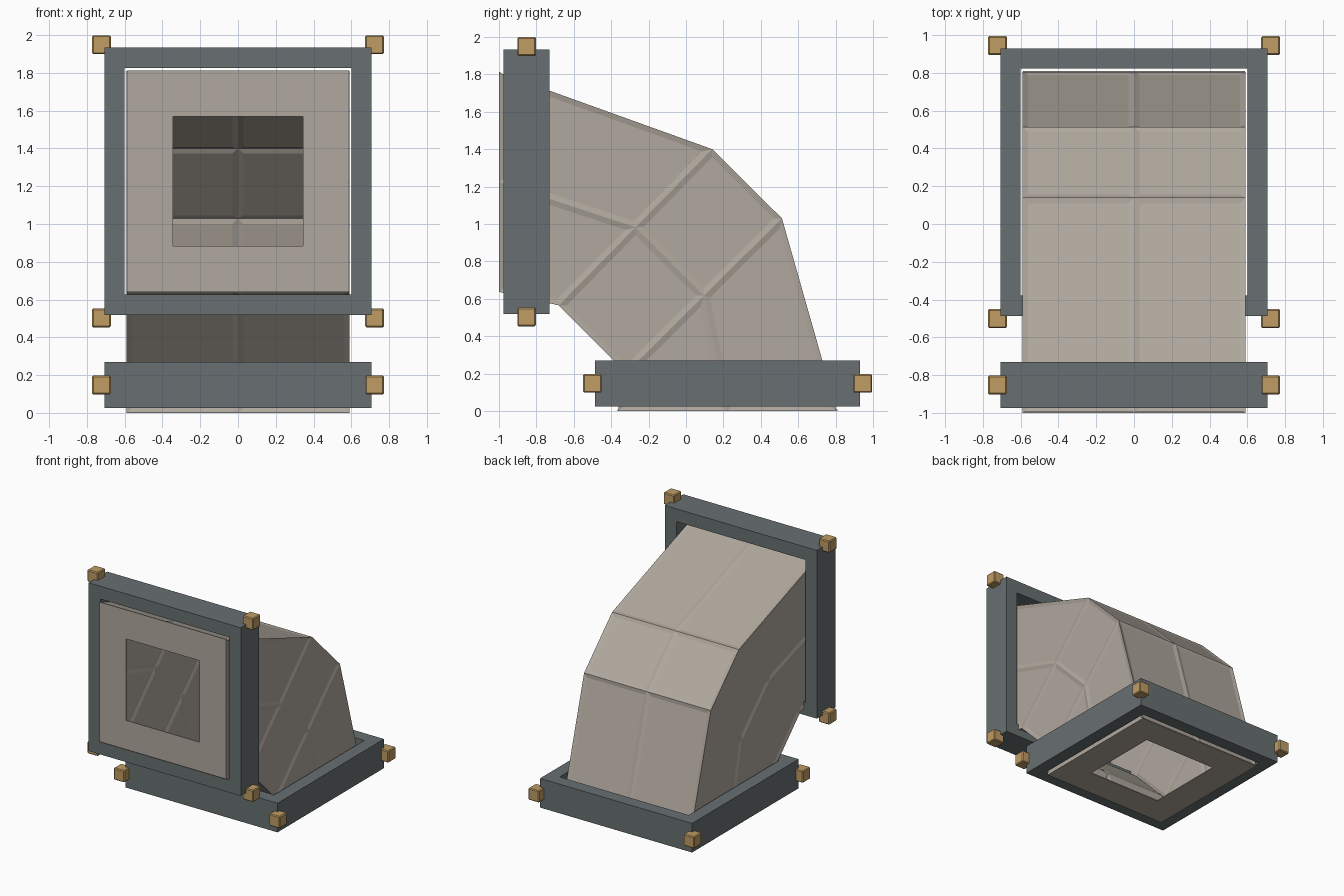
import bpy, bmesh
from math import radians
from mathutils import Matrix, Vector

if "Cube" in bpy.data.objects:
    bpy.data.objects.remove(bpy.data.objects["Cube"], do_unlink=True)


def material(name, rgb):
    m = bpy.data.materials.new(name)
    m.use_nodes = True
    m.diffuse_color = (*rgb, 1)
    m.node_tree.nodes["Principled BSDF"].inputs["Base Color"].default_value = (*rgb, 1)
    return m


DUCT = material("warm grey panel", (0.434, 0.392, 0.342))
STEEL = material("slate steel", (0.14, 0.162, 0.168))
BRASS = material("brass", (0.527, 0.337, 0.13))


def finish(bm, name, mat):
    bmesh.ops.recalc_face_normals(bm, faces=bm.faces)
    mesh = bpy.data.meshes.new(name)
    bm.to_mesh(mesh)
    bm.free()
    mesh.materials.append(mat)
    ob = bpy.data.objects.new(name, mesh)
    bpy.context.collection.objects.link(ob)
    return ob


def square_frame(name, mat, outer, inner, depth, matrix):
    """Square ring around local z."""
    bm = bmesh.new()
    loops = []
    for half, z in ((outer, -1), (outer, 1), (inner, 1), (inner, -1)):
        loops.append([bm.verts.new((half * sx, half * sy, z * depth / 2))
                      for sx, sy in ((-1, -1), (1, -1), (1, 1), (-1, 1))])
    for k in range(4):
        a, b = loops[k], loops[(k + 1) % 4]
        for j in range(4):
            n = (j + 1) % 4
            bm.faces.new((a[j], a[n], b[n], b[j]))
    bm.transform(matrix)
    return finish(bm, name, mat)


# Elbow duct: outer and inner side profile points (y, z) at each mitre
HALF = 0.59
outer = [(-1.0, 1.81), (0.14, 1.40), (0.513, 1.03), (0.806, 0.0)]
inner = [(-1.0, 0.637), (-0.68, 0.565), (-0.32, 0.205), (-0.365, 0.0)]
bm = bmesh.new()
stations = []
for o, i in zip(outer, inner):
    o, i = Vector(o), Vector(i)
    m = (o + i) / 2
    section = [(HALF, o), (HALF, m), (HALF, i), (0, i),
               (-HALF, i), (-HALF, m), (-HALF, o), (0, o)]
    stations.append([bm.verts.new((x, p.x, p.y)) for x, p in section])
for a, b in zip(stations, stations[1:]):
    for j in range(8):
        n = (j + 1) % 8
        bm.faces.new((a[j], a[n], b[n], b[j]))
bmesh.ops.recalc_face_normals(bm, faces=bm.faces)
# Shallow panels leave ribs along every edge
bmesh.ops.inset_individual(bm, faces=bm.faces[:], thickness=0.03, depth=-0.008,
                           use_even_offset=True)
finish(bm, "elbow_duct", DUCT)

# Flanges, end plates and corner blocks at both mouths
front = Matrix.Translation((0, 0, 1.226)) @ Matrix.Rotation(radians(90), 4, 'X')
bottom = Matrix.Translation((0, 0.222, 0))
for side, base, out in (("front", front, 1), ("bottom", bottom, -1)):
    def at(x, y, d, base=base, out=out, side=side):
        # d is the distance inward from the mouth plane
        z = (1 - d) if side == "front" else d
        return base @ Matrix.Translation((x, y, z))

    square_frame(side + "_flange", STEEL, 0.708, 0.6, 0.245, at(0, 0, 0.148))
    square_frame(side + "_end_plate", DUCT, 0.587, 0.343, 0.008, at(0, 0, 0.004))
    for sx in (-1, 1):
        for sy in (-1, 1):
            bm = bmesh.new()
            bmesh.ops.create_cube(bm, size=0.1)
            bmesh.ops.bevel(bm, geom=bm.edges[:], offset=0.007, segments=1,
                            affect='EDGES')
            bm.transform(at(sx * 0.723, sy * 0.723, 0.148))
            finish(bm, f"{side}_corner_block", BRASS)
